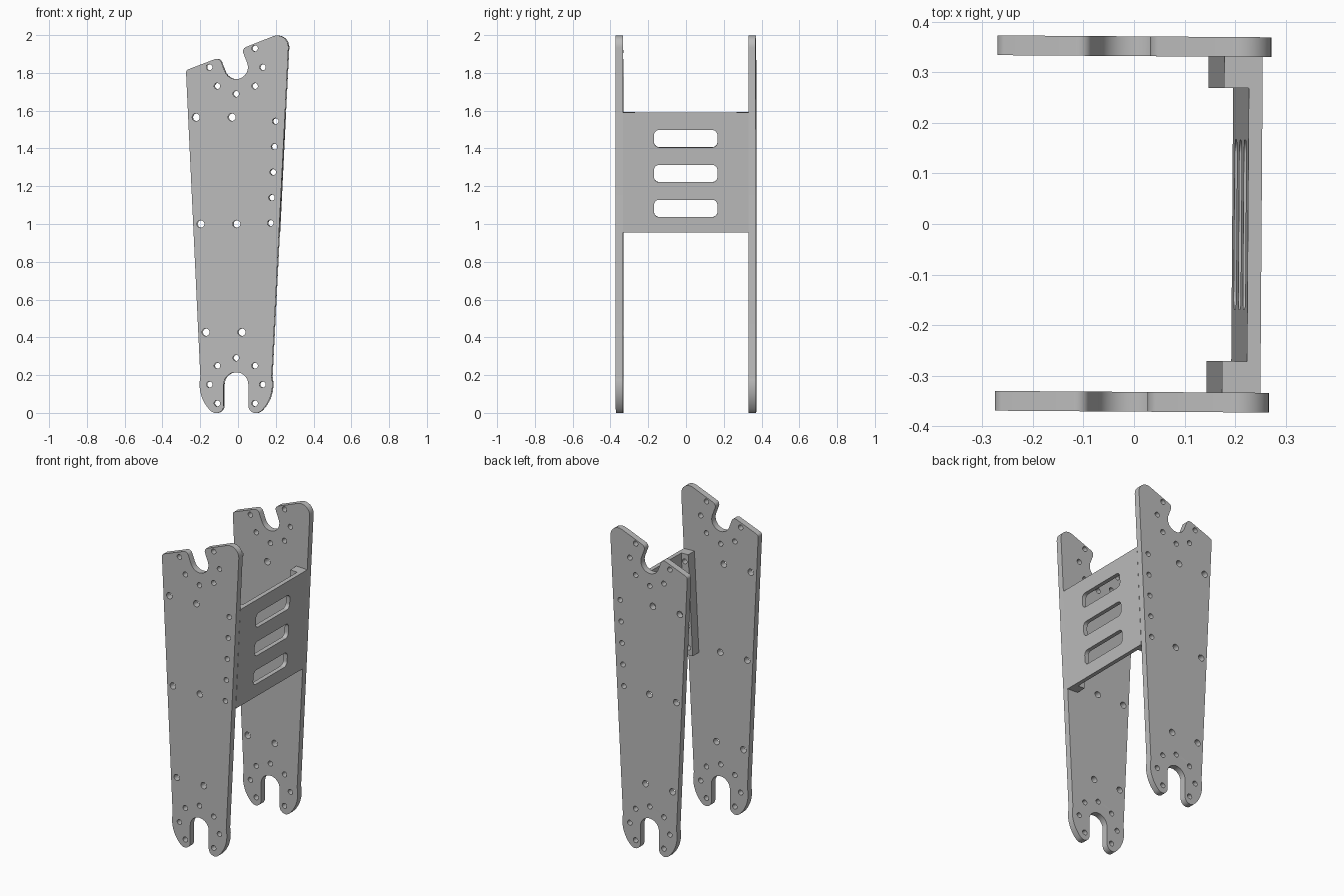
import bpy, bmesh, math
from math import cos, sin, radians
from mathutils import Matrix, Vector

cube = bpy.data.objects.get("Cube")
if cube:
    bpy.data.objects.remove(cube, do_unlink=True)

grey = bpy.data.materials.new("plain grey")
grey.use_nodes = True
grey.diffuse_color = (0.5, 0.5, 0.5, 1)
grey.node_tree.nodes["Principled BSDF"].inputs["Base Color"].default_value = (0.5, 0.5, 0.5, 1)


def arc(cx, cy, r, a0, a1, n=12):
    """Points along an arc, angles in degrees."""
    angles = [radians(a0 + (a1 - a0) * i / n) for i in range(n + 1)]
    return [(cx + r * cos(a), cy + r * sin(a)) for a in angles]


def circle(cx, cy, r):
    return arc(cx, cy, r, 0, 345, 23)


def rounded(corners, n=8):
    """Polygon of (x, y, radius) corners with tangent fillets."""
    out = []
    for i, (x, y, r) in enumerate(corners):
        p = Vector((x, y))
        if r == 0:
            out.append((x, y))
            continue
        a = (Vector(corners[i - 1][:2]) - p).normalized()
        b = (Vector(corners[(i + 1) % len(corners)][:2]) - p).normalized()
        half = a.angle(b) / 2
        centre = p + (a + b).normalized() * r / sin(half)
        start = p + a * r / math.tan(half) - centre
        end = p + b * r / math.tan(half) - centre
        turn = math.atan2(start.x * end.y - start.y * end.x, start.dot(end))
        for k in range(n + 1):
            out.append(tuple(centre + Matrix.Rotation(turn * k / n, 2) @ start))
    return out


def rectangle(x0, x1, y0, y1, r=0):
    return rounded([(x0, y0, r), (x1, y0, r), (x1, y1, r), (x0, y1, r)])


def panel(name, outlines, thickness, matrix):
    """Flat sheet: first outline is the edge, the rest are holes."""
    curve = bpy.data.curves.new(name + "_profile", "CURVE")
    curve.dimensions = "2D"
    curve.fill_mode = "BOTH"
    curve.extrude = thickness / 2
    for pts in outlines:
        spline = curve.splines.new("POLY")
        spline.points.add(len(pts) - 1)
        for sp, (x, y) in zip(spline.points, pts):
            sp.co = (x, y, 0, 1)
        spline.use_cyclic_u = True
    temp = bpy.data.objects.new(name + "_profile", curve)
    bpy.context.collection.objects.link(temp)
    dg = bpy.context.evaluated_depsgraph_get()
    mesh = bpy.data.meshes.new_from_object(temp.evaluated_get(dg))
    bpy.data.objects.remove(temp, do_unlink=True)
    bm = bmesh.new()
    bm.from_mesh(mesh)
    bmesh.ops.remove_doubles(bm, verts=bm.verts, dist=1e-5)
    bm.transform(matrix)
    bmesh.ops.recalc_face_normals(bm, faces=bm.faces)
    bm.to_mesh(mesh)
    bm.free()
    mesh.name = name
    mesh.materials.clear()
    mesh.materials.append(grey)
    ob = bpy.data.objects.new(name, mesh)
    bpy.context.collection.objects.link(ob)
    bpy.ops.object.select_all(action="DESELECT")
    ob.select_set(True)
    bpy.context.view_layer.objects.active = ob
    bpy.ops.object.shade_smooth_by_angle(angle=radians(30))
    return ob


# Whole assembly is turned very slightly about the vertical
base = Matrix.Rotation(radians(-0.4), 4, "Z") @ Matrix.Translation((0.002, 0, 0))
upright = Matrix.Rotation(radians(90), 4, "X")       # sheet in the x-z plane
sideways = Matrix(((0, 0, 1, 0), (1, 0, 0, 0), (0, 1, 0, 0), (0, 0, 0, 1)))  # y-z plane

# Side plate outline: slanted top with slot, tapered sides, forked foot
cx, top_z, low_z = -0.01, 1.83, 0.15
top_notch = [(x, y, 0) for x, y in arc(cx, top_z, 0.063, 201, 381, 20)]
foot_half = (arc(0, low_z, 0.193, 12, -46.6) + arc(0.105, 0.039, 0.04, -46.6, -180)[1:]
             + arc(0, low_z, 0.065, 0, 90))
foot = foot_half + [(-x, y) for x, y in reversed(foot_half[:-1])]
edge = rounded([(-0.275, 1.814, 0.02), (-0.098, 1.882, 0.025)] + top_notch
               + [(0.02, 1.928, 0.025), (0.272, 2.028, 0.06)]
               + [(x + cx, y, 0) for x, y in foot])

# Bolt circles around both slots, pairs of larger holes, bracket bolt row
bolts = [(top_z, a) for a in range(-180, 46, 45)]
bolts += [(low_z, a) for a in range(-45, 226, 45)]
holes = [circle(cx + 0.141 * cos(radians(a)), z + 0.141 * sin(radians(a)), 0.016) for z, a in bolts]
for x, z in [(-0.222, 1.565), (-0.197, 1.0), (-0.17, 0.427)]:
    holes += [circle(x, z, 0.02), circle(x + 0.19, z, 0.02)]

tilt, mid_x, mid_z = 0.049, 0.2347, 1.272
lean = Matrix.Translation((mid_x, 0, mid_z)) @ Matrix.Rotation(tilt, 4, "Y")
row = [(-0.049, 0.135 * i) for i in range(-2, 3)]
for u, v in row:
    p = lean @ Vector((u, 0, v))
    holes.append(circle(p.x, p.z, 0.016))

for name, y in [("front_side_plate", -0.3515), ("back_side_plate", 0.3515)]:
    panel(name, [edge] + holes, 0.039, base @ Matrix.Translation((0, y, 0)) @ upright)

# Cross bracket: slotted web with a bolted flange at each end
height = 0.318
slots = [rectangle(-0.168, 0.168, z - 0.046, z + 0.046, 0.028) for z in (-0.19, -0.005, 0.18)]
panel("bracket_web", [rectangle(-0.27, 0.27, -height, height)] + slots, 0.027,
      base @ lean @ Matrix.Translation((-0.0135, 0, 0)) @ sideways)
flange = [rectangle(-0.076, 0, -height, height)] + [circle(u, v, 0.016) for u, v in row]
for name, y in [("front_bracket_flange", -0.301), ("back_bracket_flange", 0.301)]:
    panel(name, flange, 0.062, base @ lean @ Matrix.Translation((0, y, 0)) @ upright)
